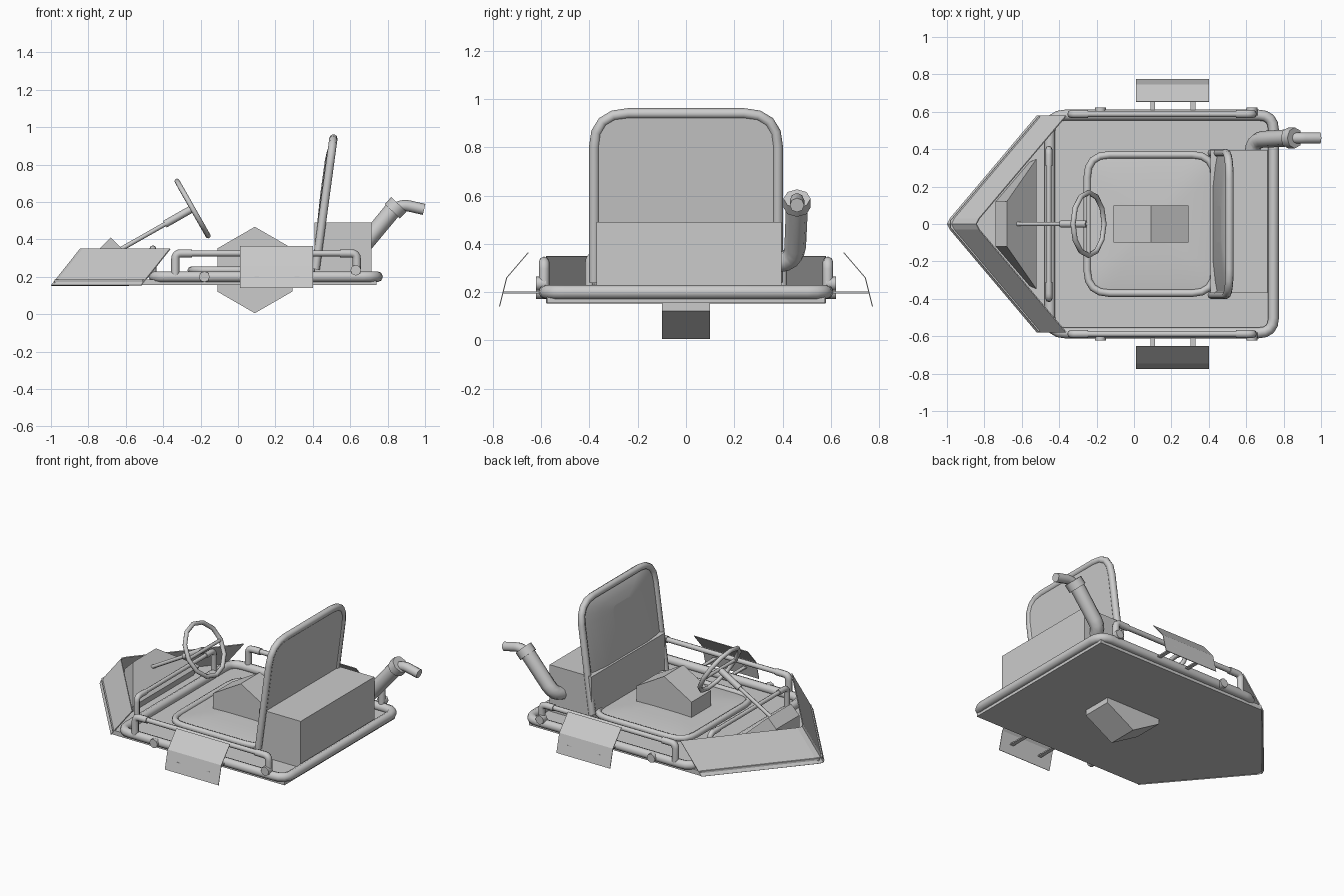
import bpy, bmesh, math
from mathutils import Vector

cube = bpy.data.objects.get("Cube")
if cube:
    bpy.data.objects.remove(cube)

GREY = (0.6, 0.6, 0.6, 1)
mat = bpy.data.materials.new("plain grey")
mat.use_nodes = True
mat.diffuse_color = GREY
mat.node_tree.nodes["Principled BSDF"].inputs["Base Color"].default_value = GREY


def link(name, data):
    ob = bpy.data.objects.new(name, data)
    bpy.context.collection.objects.link(ob)
    data.materials.append(mat)
    return ob


def mesh(name, verts, faces, smooth=False):
    me = bpy.data.meshes.new(name)
    me.from_pydata([tuple(v) for v in verts], [], faces)
    bm = bmesh.new()
    bm.from_mesh(me)
    bmesh.ops.recalc_face_normals(bm, faces=bm.faces)
    for f in bm.faces:
        f.smooth = smooth and len(f.verts) < 5
    bm.to_mesh(me)
    bm.free()
    return link(name, me)


def prism(name, profile, offset):
    """Extrude a flat outline along an offset vector."""
    n, off = len(profile), Vector(offset)
    a = [Vector(p) for p in profile]
    sides = [(i, (i + 1) % n, (i + 1) % n + n, i + n) for i in range(n)]
    return mesh(name, a + [v + off for v in a],
                sides + [tuple(range(n)), tuple(range(n, 2 * n))])


def box(name, lo, hi):
    (x, y, z), (X, Y, Z) = lo, hi
    return prism(name, [(x, y, z), (X, y, z), (X, Y, z), (x, Y, z)], (0, 0, Z - z))


def rounded(points, r, closed=False, steps=4):
    """Round the corners of a path with short curves."""
    pts = [Vector(p) for p in points]
    out = []
    for i, p in enumerate(pts):
        if not closed and i in (0, len(pts) - 1):
            out.append(p)
            continue
        a, b = pts[i - 1] - p, pts[(i + 1) % len(pts)] - p
        a, b = p + a.normalized() * r, p + b.normalized() * r
        for k in range(steps + 1):
            t = k / steps
            out.append(a * (1 - t) ** 2 + p * 2 * t * (1 - t) + b * t ** 2)
    return out


def tube(name, pts, r, closed=False, radii=None):
    cu = bpy.data.curves.new(name, 'CURVE')
    cu.dimensions = '3D'
    cu.bevel_depth = r
    cu.bevel_resolution = 2
    cu.use_fill_caps = True
    sp = cu.splines.new('POLY')
    sp.points.add(len(pts) - 1)
    for i, p in enumerate(pts):
        sp.points[i].co = (*p, 1)
        sp.points[i].radius = radii[i] if radii else 1
    sp.use_cyclic_u = closed
    sp.use_smooth = True
    return link(name, cu)


def pad(name, outline, normal, bulge, thick=0.012):
    """Cushion: a flat back and a softly domed front."""
    n, nor = len(outline), Vector(normal).normalized()
    c = sum(outline, Vector()) / n
    verts = [p - nor * thick for p in outline]
    scales = (1, 0.94, 0.8, 0.55, 0.25)
    for s in scales:
        verts += [c + (p - c) * s + nor * bulge * (1 - s ** 3) for p in outline]
    faces = [tuple(range(n))]
    for k in range(len(scales)):
        for i in range(n):
            j = (i + 1) % n
            faces.append((k * n + i, k * n + j, k * n + n + j, k * n + n + i))
    last = len(scales) * n
    faces.append(tuple(range(last, last + n)))
    return mesh(name, verts, faces, True)


def guard(name, a, b, base, r):
    """Raised rail with thicker elbow ends from a to b."""
    a, b = Vector(a), Vector(b)
    d = (b - a).normalized() * 0.09
    tube(name + "_rail", [a + d * 0.5, b - d * 0.5], r * 0.75)
    for end, run, tag in ((a, d, "start"), (b, -d, "end")):
        foot = Vector((end.x, end.y, base))
        tube(f"{name}_elbow_{tag}", rounded([foot, end, end + run], 0.03), r)


# Floor and chassis frame
prism("floor", [(0.74, -0.575, 0.155), (0.74, 0.575, 0.155), (-0.51, 0.575, 0.155),
                (-0.98, 0.02, 0.155), (-0.98, -0.02, 0.155), (-0.51, -0.575, 0.155)],
      (0, 0, 0.03))
tube("frame", rounded([(0.746, -0.582, 0.2), (0.746, 0.582, 0.2),
                       (-0.45, 0.582, 0.2), (-0.45, -0.582, 0.2)], 0.08, True), 0.029, True)

# Slanted nose fairing with a narrow blunt tip
low = [(-0.52, -0.58), (-0.985, -0.03), (-1.0, 0), (-0.985, 0.03), (-0.52, 0.58)]
verts = [(x, y, 0.155) for x, y in low] + [(x + 0.155, y, 0.35) for x, y in low]
nose = mesh("nose_fairing", verts, [(i, i + 1, i + 6, i + 5) for i in range(4)])
shell = nose.modifiers.new("thickness", 'SOLIDIFY')
shell.thickness = 0.006

# Dashboard wedge inside the nose
dash = []
for s in (-1, 1):
    dash += [(-0.74, s * 0.12, 0.35), (-0.68, s * 0.12, 0.41),
             (-0.52, s * 0.35, 0.25), (-0.56, s * 0.33, 0.18), (-0.74, s * 0.12, 0.18)]
mesh("dashboard", dash, [(0, 1, 2, 3, 4), (5, 6, 7, 8, 9)] +
     [(i, (i + 1) % 5, (i + 1) % 5 + 5, i + 5) for i in range(5)])

# Front bar and side guards
guard("front_bar", (-0.455, -0.4, 0.35), (-0.455, 0.4, 0.35), 0.2, 0.018)
for s, side in ((-1, "front"), (1, "back")):
    guard(side + "_guard", (-0.335, s * 0.588, 0.325), (0.635, s * 0.588, 0.325), 0.2, 0.022)
    for x, z in ((-0.18, 0.2), (0.63, 0.235)):
        tube(side + "_bolt", [(x, s * 0.58, z), (x, s * 0.622, z)], 0.029)
    # Bent side panel on two flat struts
    sec = [(0.655, 0.365), (0.745, 0.26), (0.775, 0.14)]
    verts = [(x, s * y, z) for x in (0.01, 0.4) for y, z in sec]
    panel = mesh(side + "_side_panel", verts, [(0, 1, 4, 3), (1, 2, 5, 4)])
    panel.modifiers.new("thickness", 'SOLIDIFY').thickness = 0.004
    for x in (0.1, 0.315):
        ya, yb = sorted((s * 0.58, s * 0.76))
        box(side + "_strut", (x - 0.013, ya, 0.195), (x + 0.013, yb, 0.203))

# Seat base
base = rounded([(-0.25, -0.37, 0.235), (-0.25, 0.37, 0.235),
                (0.43, 0.37, 0.235), (0.43, -0.37, 0.235)], 0.12, True)
tube("seat_base_rim", base, 0.02, True)
pad("seat_base", base, (0, 0, 1), 0.02)

# Leaning seat back
def lean(y, h):
    return Vector((0.415 + 0.136 * h, y, 0.24 + h))

back = rounded([lean(-0.38, 0), lean(-0.38, 0.7), lean(0.38, 0.7), lean(0.38, 0)], 0.14)
tube("seat_back_rim", back, 0.022)
pad("seat_back", back, (-1, 0, 0.136), 0.03)

# Hexagonal block through the floor
hexagon = [(0.09 + 0.231 * math.sin(math.radians(60 * i)), -0.1,
            0.236 + 0.231 * math.cos(math.radians(60 * i))) for i in range(6)]
prism("centre_block", hexagon, (0, 0.2, 0))

# Engine box
box("engine_box", (0.41, -0.37, 0.18), (0.715, 0.395, 0.49))

# Exhaust pipe, collar and tip
pipe = rounded([(0.63, 0.37, 0.32), (0.64, 0.45, 0.33), (0.83, 0.46, 0.56)], 0.07)
tube("exhaust_pipe", pipe, 0.04, radii=[1 + 0.025 * i for i in range(len(pipe))])
tube("exhaust_collar", [(0.825, 0.46, 0.55), (0.86, 0.46, 0.587)], 0.056)
tube("exhaust_tip", rounded([(0.84, 0.46, 0.565), (0.885, 0.46, 0.585),
                             (0.995, 0.46, 0.56)], 0.03), 0.03)

# Steering column, hub, spokes and wheel
foot, hub = Vector((-0.63, 0, 0.345)), Vector((-0.243, 0, 0.565))
axis = (hub - foot).normalized()
up = Vector((-axis.z, 0, axis.x))
tube("steering_column", [foot, hub], 0.012)
tube("column_sleeve", [hub - axis * 0.17, hub - axis * 0.01], 0.02)
ring = [hub + up * 0.168 * math.cos(a) + Vector((0, 0.168, 0)) * math.sin(a)
        for a in [math.tau * i / 12 for i in range(12)]]
tube("steering_wheel", ring, 0.014, True)
tube("steering_spokes", [hub - Vector((0, 0.16, 0)), hub + Vector((0, 0.16, 0))], 0.011)
